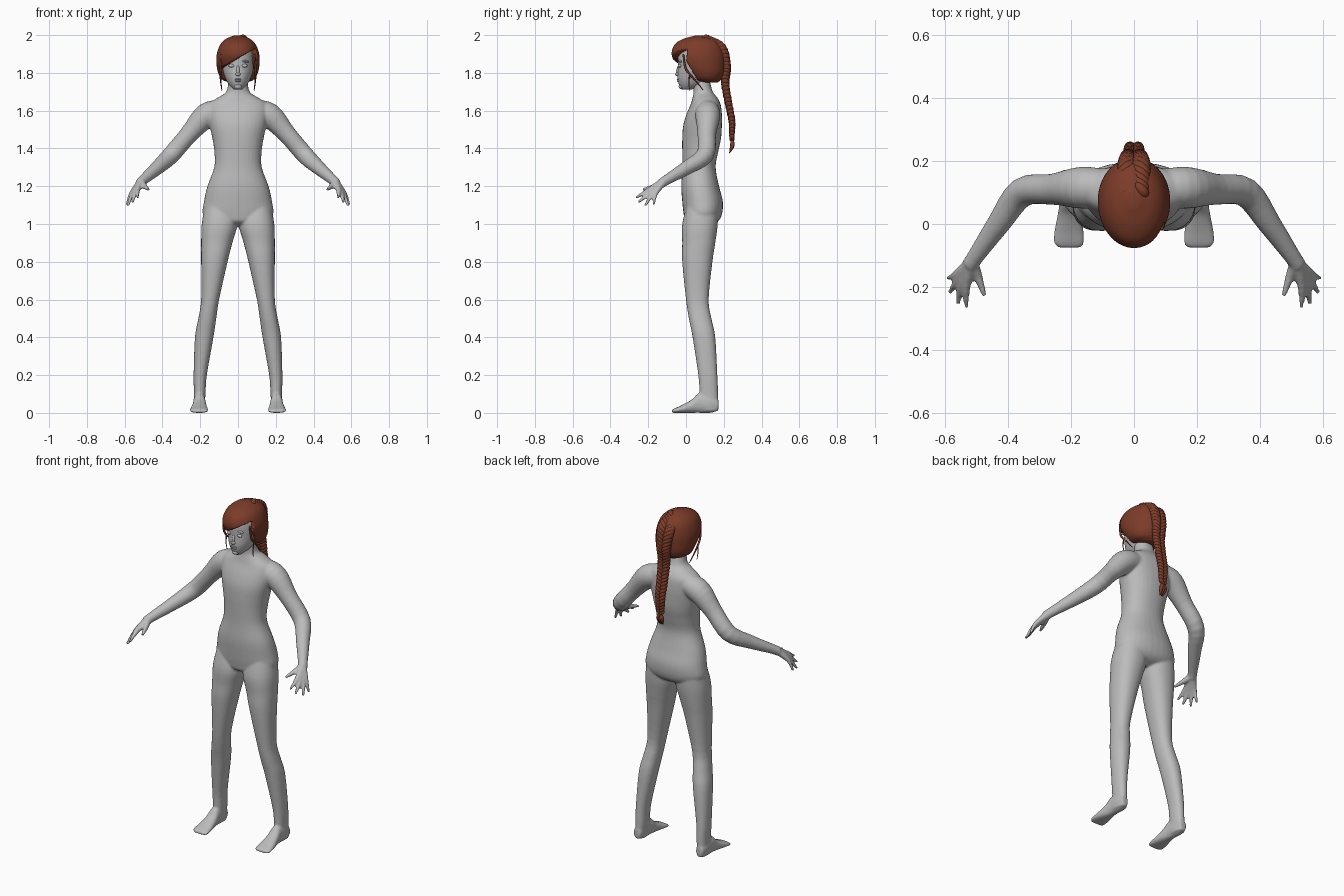
import bpy, bmesh, math
from mathutils import Vector, Matrix

if "Cube" in bpy.data.objects:
    bpy.data.objects.remove(bpy.data.objects["Cube"])


def material(name, rgb):
    m = bpy.data.materials.new(name)
    m.use_nodes = True
    m.diffuse_color = (*rgb, 1)
    m.node_tree.nodes["Principled BSDF"].inputs["Base Color"].default_value = (*rgb, 1)
    return m


GREY = material("mannequin grey", (0.5, 0.5, 0.5))
AUBURN = material("auburn hair", (0.2, 0.045, 0.022))


def smooth_rows(rows, steps):
    """Catmull-Rom interpolation of equally long number rows."""
    p = [Vector(r) for r in rows]
    p = [2 * p[0] - p[1]] + p + [2 * p[-1] - p[-2]]
    out = []
    for a, b, c, d in zip(p, p[1:], p[2:], p[3:]):
        for i in range(steps):
            t = i / steps
            out.append(b + ((c - a) * t + (2 * a - 5 * b + 4 * c - d) * t**2
                            + (3 * b - a - 3 * c + d) * t**3) / 2)
    return out + [p[-2]]


def skin(bm, rings):
    """Join rings of points into a closed surface."""
    loops = [[bm.verts.new(q) for q in ring] for ring in rings]
    n = len(loops[0])
    for a, b in zip(loops, loops[1:]):
        for i in range(n):
            j = (i + 1) % n
            bm.faces.new((a[i], a[j], b[j], b[i]))
    bm.faces.new(loops[0][::-1])
    bm.faces.new(loops[-1])


def circle(n, power=1.0):
    for i in range(n):
        a = math.tau * i / n
        c, s = math.cos(a), math.sin(a)
        yield (math.copysign(abs(c)**power, c), math.copysign(abs(s)**power, s))


def stack(bm, rows, s=1, axis="z", n=32, power=0.9, steps=4):
    """Loft of ovals; row = position, x low, x high, other low, other high."""
    rings = []
    for p, x0, x1, v0, v1 in smooth_rows(rows, steps):
        ring = []
        for c, d in circle(n, power):
            x = s * ((x0 + x1) / 2 + c * (x1 - x0) / 2)
            v = (v0 + v1) / 2 + d * (v1 - v0) / 2
            ring.append((x, v, p) if axis == "z" else (x, p, v))
        rings.append(ring)
    skin(bm, rings)


def tube(bm, rows, s=1, n=16, steps=4):
    """Round tube; row = x, y, z, radius."""
    pts = smooth_rows(rows, steps)
    rings = []
    for i, p in enumerate(pts):
        d = (pts[min(i + 1, len(pts) - 1)] - pts[max(i - 1, 0)]).to_3d()
        u = d.cross(Vector((0, 0, 1))).normalized()
        v = d.cross(u).normalized()
        ring = [p.to_3d() + (u * a + v * b) * p[3] for a, b in circle(n)]
        rings.append([(s * q.x, q.y, q.z) for q in ring])
    skin(bm, rings)


def ball(bm, pos, size, rot=0, tilt=0):
    m = (Matrix.Translation(pos) @ Matrix.Rotation(tilt, 4, 'X')
         @ Matrix.Rotation(rot, 4, 'Y') @ Matrix.Diagonal((*size, 1)))
    bmesh.ops.create_uvsphere(bm, u_segments=16, v_segments=10, radius=1, matrix=m)


def finish(bm, name, mat):
    bmesh.ops.recalc_face_normals(bm, faces=bm.faces)
    me = bpy.data.meshes.new(name)
    bm.to_mesh(me)
    bm.free()
    for f in me.polygons:
        f.use_smooth = True
    ob = bpy.data.objects.new(name, me)
    bpy.context.collection.objects.link(ob)
    me.materials.append(mat)
    return ob


# Body: torso, limbs and hands fused into one skin
body = bmesh.new()
torso = [(0.985, .03, .05, .11), (1.01, .14, .0, .165), (1.05, .186, -.012, .19),
         (1.12, .18, -.02, .195), (1.2, .162, -.025, .175), (1.3, .126, -.02, .157),
         (1.38, .125, -.02, .17), (1.45, .135, -.02, .185), (1.52, .15, -.015, .19),
         (1.58, .16, .002, .19), (1.635, .155, .025, .183), (1.67, .105, .035, .165),
         (1.7, .062, .04, .142), (1.76, .05, .035, .125)]
stack(body, [(z, -w, w, f, b) for z, w, f, b in torso])
leg = [(1.12, .02, .17, .01, .17), (1, .004, .192, -.02, .168), (.9, .03, .195, -.02, .155),
       (.8, .055, .195, -.02, .14), (.6, .1, .195, 0, .12), (.5, .115, .21, .015, .135),
       (.4, .13, .228, .035, .155), (.2, .165, .235, .065, .166),
       (.1, .172, .233, .072, .17), (.01, .178, .233, .08, .17)]
foot = [(.172, .185, .228, .012, .07), (.13, .175, .236, 0, .1), (.07, .172, .236, 0, .105),
        (.03, .167, .242, 0, .07), (-.02, .16, .252, 0, .042), (-.06, .157, .255, 0, .024),
        (-.076, .17, .24, 0, .014)]
arm = [(.09, .115, 1.6, .06), (.17, .115, 1.572, .066), (.26, .11, 1.475, .049),
       (.355, .1, 1.365, .047), (.43, 0, 1.295, .037), (.5, -.1, 1.235, .027),
       (.52, -.13, 1.215, .026)]
WRIST = (.515, -.122, 1.222, .022)
# Each finger: knuckle, then tip
fingers = [((.532, -.2, 1.178, .014), (.531, -.266, 1.138, .007)),
           ((.547, -.195, 1.163, .014), (.558, -.254, 1.113, .007)),
           ((.56, -.18, 1.156, .013), (.584, -.217, 1.095, .007)),
           ((.566, -.16, 1.16, .012), (.59, -.172, 1.1, .007)),
           ((.495, -.165, 1.2, .015), (.474, -.228, 1.182, .008))]
for s in (1, -1):
    stack(body, leg, s)
    stack(body, foot, s, axis="y")
    tube(body, arm, s, n=24)
    for knuckle, tip in fingers:
        tube(body, [WRIST, knuckle, tip], s, n=12)
body_ob = finish(body, "body", GREY)
remesh = body_ob.modifiers.new("fuse", 'REMESH')
remesh.mode = 'VOXEL'
remesh.voxel_size = 0.006
remesh.use_smooth_shade = True
relax = body_ob.modifiers.new("relax", 'SMOOTH')
relax.factor = 0.5
relax.iterations = 6

# Head with simple face
head = bmesh.new()
skull = [(1.712, .022, -.022, .03), (1.74, .05, -.038, .1), (1.78, .07, -.045, .14),
         (1.83, .083, -.042, .165), (1.88, .086, -.043, .18), (1.93, .08, -.033, .17),
         (1.97, .055, 0, .14), (1.985, .02, .05, .09)]
stack(head, [(z, -w, w, f, b) for z, w, f, b in skull], power=1)
ball(head, (0, -.044, 1.793), (.013, .014, .01))
ball(head, (0, -.042, 1.815), (.008, .009, .03), tilt=-.25)
ball(head, (0, -.041, 1.766), (.02, .008, .004))
ball(head, (0, -.04, 1.757), (.016, .008, .005))
ball(head, (0, -.025, 1.728), (.02, .014, .014))
for s in (1, -1):
    ball(head, (s * .034, -.033, 1.838), (.016, .009, .009))
    ball(head, (s * .036, -.03, 1.862), (.022, .01, .006), rot=s * .15)
finish(head, "head", GREY)

# Hair cap with a swept fringe; the face opening sinks into the head
hair = bmesh.new()
cap = [(1.748, .045, .08, .165), (1.765, .085, .03, .187), (1.8, .105, -.01, .205),
       (1.85, .114, -.055, .21), (1.9, .112, -.076, .207), (1.95, .094, -.06, .19),
       (1.98, .064, -.015, .155), (1.998, .02, .05, .1)]
stack(hair, [(z, -w, w, f, b) for z, w, f, b in cap], n=128, power=1, steps=10)
for v in hair.verts:
    x, y, z = v.co
    if z < 1.876 + .54 * x and y < max(0, 1.86 - z) * .6:
        v.co = (x * .7, .08 + (y - .08) * .7, z)
finish(hair, "hair_cap", AUBURN)

# Braid of alternating slanted lobes running down the back
braid = bmesh.new()
path = smooth_rows([(0, .11, 1.975, 1.35), (0, .185, 1.93, 1.5), (0, .212, 1.84, 1.3),
                    (0, .208, 1.75, 1.1), (0, .224, 1.65, 1), (0, .243, 1.55, .9),
                    (0, .243, 1.46, .7)], 5)
for i, p in enumerate(path):
    q = path[min(i + 1, len(path) - 1)] - path[max(i - 1, 0)]
    tilt = math.atan2(q.y, -q.z)
    for s, lift in ((1, 0), (-1, .01)):
        ball(braid, (s * .015 * p[3], p.y, p.z - lift),
             (.015 * p[3], .02 * p[3], .026 * p[3]), rot=s * .7, tilt=tilt)
ball(braid, (0, .244, 1.445), (.013, .013, .009))
for dx in (-.012, 0, .012):
    tube(braid, [(0, .244, 1.45, .007), (dx, .245, 1.415, .012), (dx * .7, .23, 1.375, .002)], n=10)
finish(braid, "braid", AUBURN)

# Loose strands beside the face
strands = bmesh.new()
for s in (1, -1):
    tube(strands, [(.088, -.015, 1.9, .005), (.092, .0, 1.82, .006),
                   (.092, .05, 1.76, .004), (.085, .09, 1.71, .002)], s, n=8)
    tube(strands, [(.09, .02, 1.79, .004), (.09, .015, 1.75, .003),
                   (.086, .02, 1.705, .0015)], s, n=8)
finish(strands, "loose_strands", AUBURN)
